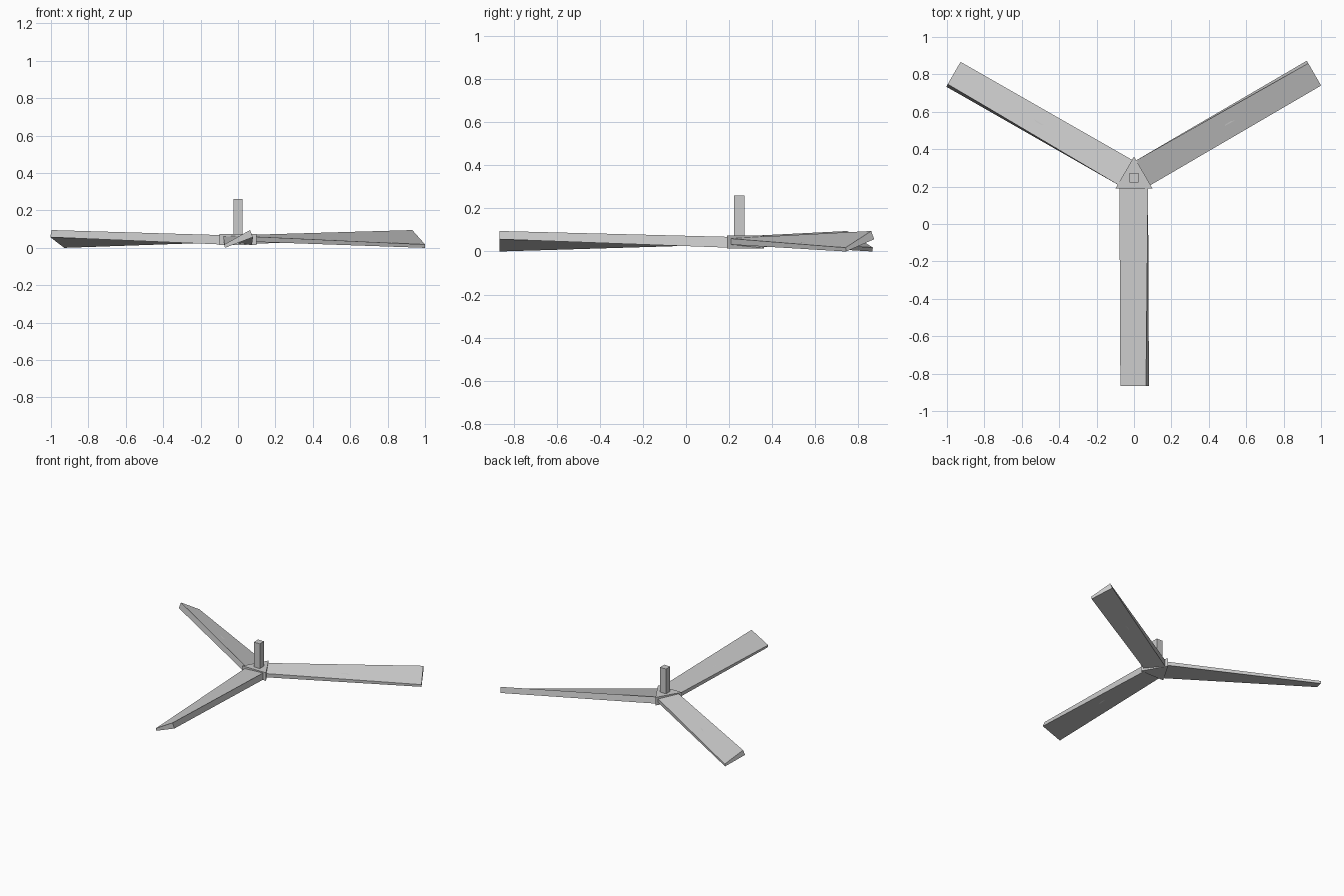
import bpy, bmesh, math
from mathutils import Matrix, Vector

if "Cube" in bpy.data.objects:
    bpy.data.objects.remove(bpy.data.objects["Cube"])

CENTRE = Vector((0, 0.247, 0))


def make_object(name, bm, matrix=None):
    if matrix is not None:
        bm.transform(matrix)
    bmesh.ops.recalc_face_normals(bm, faces=bm.faces)
    mesh = bpy.data.meshes.new(name)
    bm.to_mesh(mesh)
    bm.free()
    obj = bpy.data.objects.new(name, mesh)
    bpy.context.collection.objects.link(obj)
    return obj


def prism(name, sides, radius, z0, z1, first_angle):
    bm = bmesh.new()
    bmesh.ops.create_cone(bm, cap_ends=True, segments=sides, radius1=radius,
                          radius2=radius, depth=z1 - z0)
    # Turn so that one corner points along first_angle
    v = bm.verts[:][0].co
    turn = first_angle - math.atan2(v.y, v.x)
    m = Matrix.Translation(CENTRE + Vector((0, 0, (z0 + z1) / 2))) @ Matrix.Rotation(turn, 4, 'Z')
    return make_object(name, bm, m)


# Triangular hub and square drop rod
prism("hub", 3, 0.114, 0.015, 0.075, math.pi / 2)
prism("rod", 4, 0.025 * math.sqrt(2), 0.07, 0.26, math.pi / 4)

# Twisted blade cross-sections (sideways, height), at root and tip
ROOT = [(-0.078, 0.032), (0.075, 0.018), (0.075, 0.068), (-0.078, 0.060)]
TIP = [(-0.070, 0.0), (0.080, 0.057), (0.064, 0.095), (-0.073, 0.018)]


def blade(name, angle):
    bm = bmesh.new()
    root = [bm.verts.new((x, -0.055, z)) for x, z in ROOT]
    tip = [bm.verts.new((x, -1.113, z)) for x, z in TIP]
    bm.faces.new(root)
    bm.faces.new(tip)
    for i in range(4):
        j = (i + 1) % 4
        bm.faces.new((root[i], root[j], tip[j], tip[i]))
    return make_object(name, bm, Matrix.Translation(CENTRE) @ Matrix.Rotation(angle, 4, 'Z'))


# Three blades around the hub
for k in range(3):
    blade(f"blade_{k + 1}", k * 2 * math.pi / 3)
